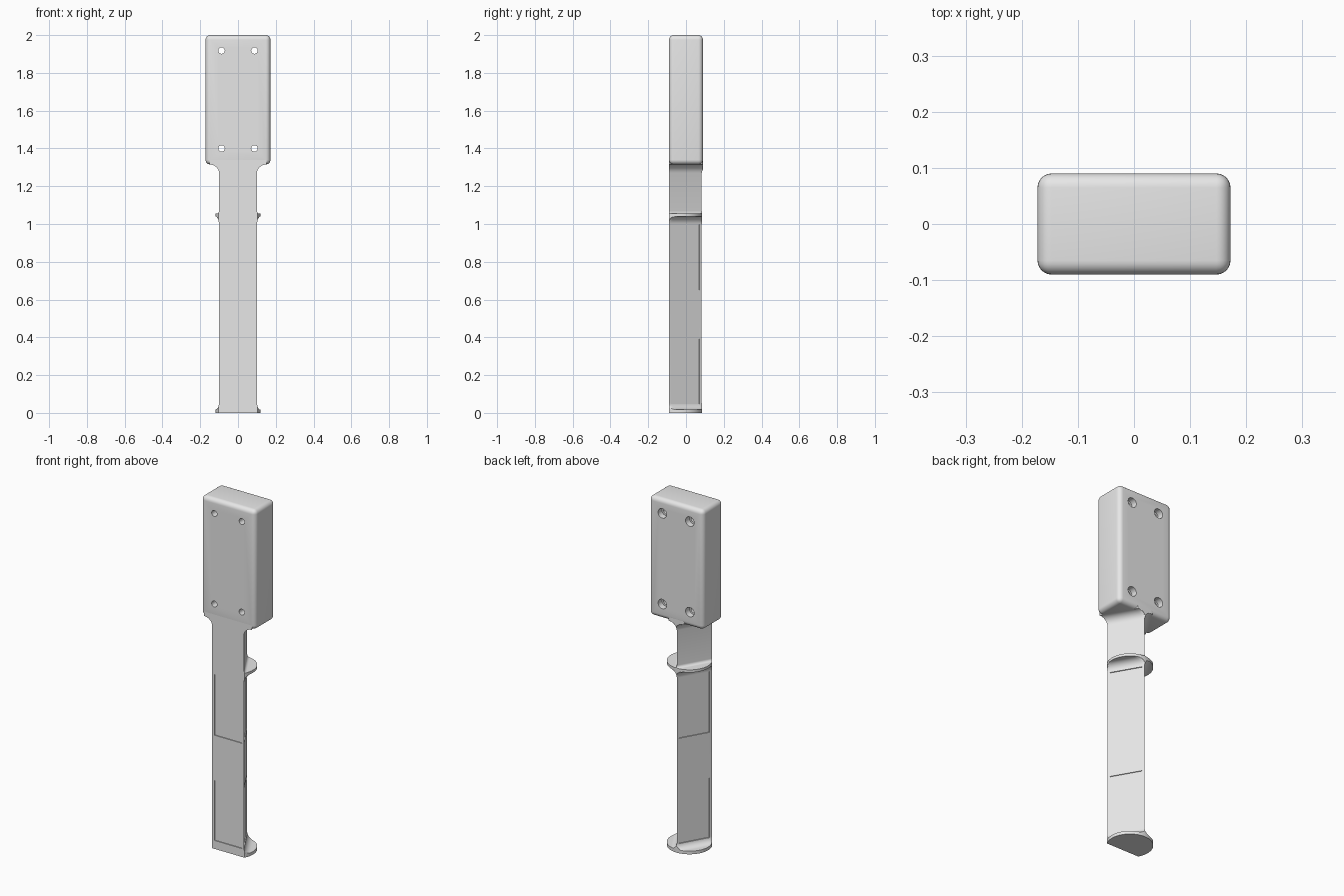
import bpy, bmesh, math
from mathutils import Matrix, Vector

old = bpy.data.objects.get("Cube")
if old:
    bpy.data.objects.remove(old, do_unlink=True)

grey = bpy.data.materials.new("light_grey")
grey.use_nodes = True
grey.diffuse_color = (0.8, 0.8, 0.8, 1)
grey.node_tree.nodes["Principled BSDF"].inputs["Base Color"].default_value = (0.8, 0.8, 0.8, 1)

INR = 0.2 / (2 * math.sqrt(3))   # inradius of the triangular shaft, side 0.2
FRONT = -0.09                    # shared flat front plane
CY = FRONT + INR                 # shaft axis
DISC = 0.118                     # flange radius
HALF = 40                        # ring segments from front corner to back apex


def make_object(name, bm):
    bmesh.ops.recalc_face_normals(bm, faces=bm.faces)
    mesh = bpy.data.meshes.new(name)
    bm.to_mesh(mesh)
    bm.free()
    ob = bpy.data.objects.new(name, mesh)
    bpy.context.collection.objects.link(ob)
    mesh.materials.append(grey)
    return ob


def activate(ob):
    bpy.ops.object.select_all(action='DESELECT')
    ob.select_set(True)
    bpy.context.view_layer.objects.active = ob


def cut(ob, bm):
    """Subtract the cutter mesh and discard it."""
    cutter = make_object("cutter", bm)
    cutter.hide_render = True
    mod = ob.modifiers.new("cut", 'BOOLEAN')
    mod.operation, mod.solver, mod.object = 'DIFFERENCE', 'EXACT', cutter
    activate(ob)
    bpy.ops.object.modifier_apply(modifier=mod.name)
    bpy.data.objects.remove(cutter, do_unlink=True)


def add_box(bm, lo, hi, turn=None):
    lo, hi = Vector(lo), Vector(hi)
    mat = Matrix.Translation((lo + hi) / 2) @ Matrix.Diagonal((*(hi - lo), 1))
    bmesh.ops.create_cube(bm, size=1, matrix=(turn or Matrix()) @ mat)


def smooth(ob):
    activate(ob)
    bpy.ops.object.shade_smooth_by_angle(angle=math.radians(30))


# Shaft cross-section: triangle with its two rear sides offset, trimmed by a disc
def ring(off, disc):
    d = INR + off
    xc = min((d + INR / 2) / math.cos(math.pi / 6), math.sqrt(disc ** 2 - INR ** 2))
    start = math.atan2(-INR, xc)
    pts = []
    for i in range(HALF + 1):
        a = start + (math.pi / 2 - start) * i / HALF
        r = min(d / math.cos(a - math.pi / 6), disc)
        if a > 0.2:
            r = min(r, (0.0895 - CY) / math.sin(a))
        pts.append((r * math.cos(a), CY + r * math.sin(a)))
    return pts + [(-x, y) for x, y in reversed(pts[:-1])]


def fillet(z, rad, up, disc):
    """Concave quarter arc leaving a flat at height z, shrinking upward or downward."""
    arc = []
    for i in range(9):
        a = math.pi / 2 * i / 8
        arc.append((z + up * rad * (1 - math.cos(a)), rad * (1 - math.sin(a)), disc))
    return arc if up > 0 else arc[::-1]


BIG = 0.5
levels = [(0, 0.3, DISC), (0.018, 0.3, DISC)]
levels += fillet(0.018, 0.035, 1, DISC)
levels += fillet(1.04, 0.04, -1, DISC)
levels += [(1.04, 0.3, DISC), (1.055, 0.3, DISC)]
levels += fillet(1.055, 0.015, 1, DISC)
levels += fillet(1.315, 0.045, -1, BIG)
levels += [(1.34, 0.045, BIG)]

bm = bmesh.new()
rows = [[bm.verts.new((x, y, z)) for x, y in ring(off, disc)] for z, off, disc in levels]
n = len(rows[0])
for a, b in zip(rows, rows[1:]):
    for i in range(n):
        j = (i + 1) % n
        bm.faces.new((a[i], a[j], b[j], b[i]))
bm.faces.new(rows[0][::-1])
bm.faces.new(rows[-1])
bmesh.ops.remove_doubles(bm, verts=bm.verts, dist=1e-6)
shaft = make_object("shaft", bm)

# Two shallow recessed panels on each of the three shaft sides
bm = bmesh.new()
for angle in (-90, 30, 150):
    turn = Matrix.Translation((0, CY, 0)) @ Matrix.Rotation(math.radians(angle), 4, 'Z')
    for z0, z1 in ((0.048, 0.39), (0.65, 0.997)):
        add_box(bm, (INR - 0.005, -0.087, z0), (INR + 0.02, 0.087, z1), turn)
cut(shaft, bm)
smooth(shaft)

# Rounded block on top
bm = bmesh.new()
add_box(bm, (-0.172, -0.09, 1.315), (0.172, 0.09, 2.0))
bmesh.ops.bevel(bm, geom=bm.edges[:], offset=0.025, segments=6, profile=0.5, affect='EDGES')
block = make_object("head_block", bm)

# Four through holes, counterbored from the back
for radius, y0, y1 in ((0.017, -0.2, 0.2), (0.027, 0.055, 0.2)):
    bm = bmesh.new()
    for x in (-0.087, 0.087):
        for z in (1.4, 1.918):
            mat = Matrix.Translation((x, (y0 + y1) / 2, z)) @ Matrix.Rotation(math.pi / 2, 4, 'X')
            bmesh.ops.create_cone(bm, cap_ends=True, segments=32, radius1=radius,
                                  radius2=radius, depth=y1 - y0, matrix=mat)
    cut(block, bm)
smooth(block)
